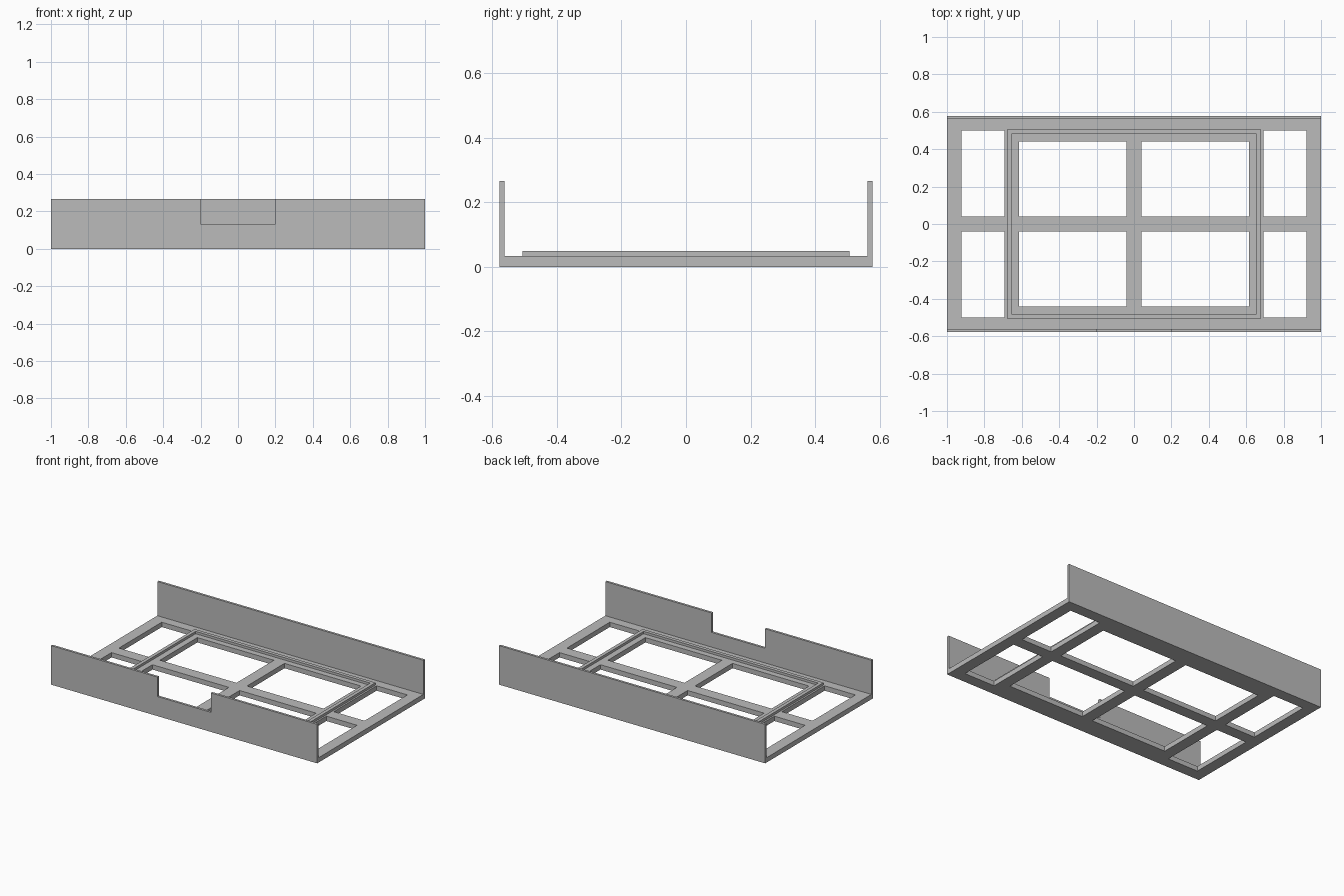
import bpy, bmesh
from mathutils import Vector

if "Cube" in bpy.data.objects:
    bpy.data.objects.remove(bpy.data.objects["Cube"])

grey = bpy.data.materials.new("plain_grey")
grey.diffuse_color = (0.5, 0.5, 0.5, 1)
grey.use_nodes = True
grey.node_tree.nodes["Principled BSDF"].inputs["Base Color"].default_value = grey.diffuse_color


def finish(name, bm):
    """Clean up a bmesh and turn it into an object."""
    bmesh.ops.dissolve_limit(bm, angle_limit=0.01, verts=bm.verts, edges=bm.edges)
    bmesh.ops.recalc_face_normals(bm, faces=bm.faces)
    mesh = bpy.data.meshes.new(name)
    bm.to_mesh(mesh)
    bm.free()
    mesh.materials.append(grey)
    obj = bpy.data.objects.new(name, mesh)
    bpy.context.collection.objects.link(obj)


def extrude(bm, offset):
    geom = bmesh.ops.extrude_face_region(bm, geom=bm.faces[:], use_keep_orig=True)["geom"]
    moved = [g for g in geom if isinstance(g, bmesh.types.BMVert)]
    bmesh.ops.translate(bm, verts=moved, vec=Vector(offset))


def plate(name, xs, ys, is_hole, z0, z1):
    """Flat plate with rectangular openings, mirrored about both axes."""
    xs = [-x for x in reversed(xs)] + xs
    ys = [-y for y in reversed(ys)] + ys
    bm = bmesh.new()
    grid = [[bm.verts.new((x, y, z0)) for y in ys] for x in xs]
    for i in range(len(xs) - 1):
        for j in range(len(ys) - 1):
            cx = abs(xs[i] + xs[i + 1]) / 2
            cy = abs(ys[j] + ys[j + 1]) / 2
            if not is_hole(cx, cy):
                bm.faces.new((grid[i][j], grid[i + 1][j],
                              grid[i + 1][j + 1], grid[i][j + 1]))
    bmesh.ops.delete(bm, geom=[v for v in bm.verts if not v.link_faces], context='VERTS')
    extrude(bm, (0, 0, z1 - z0))
    finish(name, bm)


def wall(name, profile, y):
    """Upright board from an x-z outline."""
    bm = bmesh.new()
    bm.faces.new([bm.verts.new((x, y, z)) for x, z in profile])
    extrude(bm, (0, T, 0))
    finish(name, bm)


T, W, H, BASE = 0.016, 0.578, 0.265, 0.033

# Base lattice: four large openings and four narrow end openings
plate("base_lattice", [0.04, 0.615, 0.692, 0.923, 1.0], [0.04, 0.442, 0.5, W - T],
      lambda x, y: (0.04 < x < 0.615 and 0.04 < y < 0.442)
      or (0.692 < x < 0.923 and 0.04 < y < 0.5), 0, BASE)

# Thin raised rim around the central openings
plate("raised_rim", [0.656, 0.68], [0.482, 0.506],
      lambda x, y: x < 0.656 and y < 0.482, BASE, 0.049)

# Long side walls, the front one with a central notch
wall("back_wall", [(-1, 0), (1, 0), (1, H), (-1, H)], W - T)
wall("front_wall", [(-1, 0), (1, 0), (1, H), (0.2, H), (0.2, 0.133),
                    (-0.2, 0.133), (-0.2, H), (-1, H)], -W)
